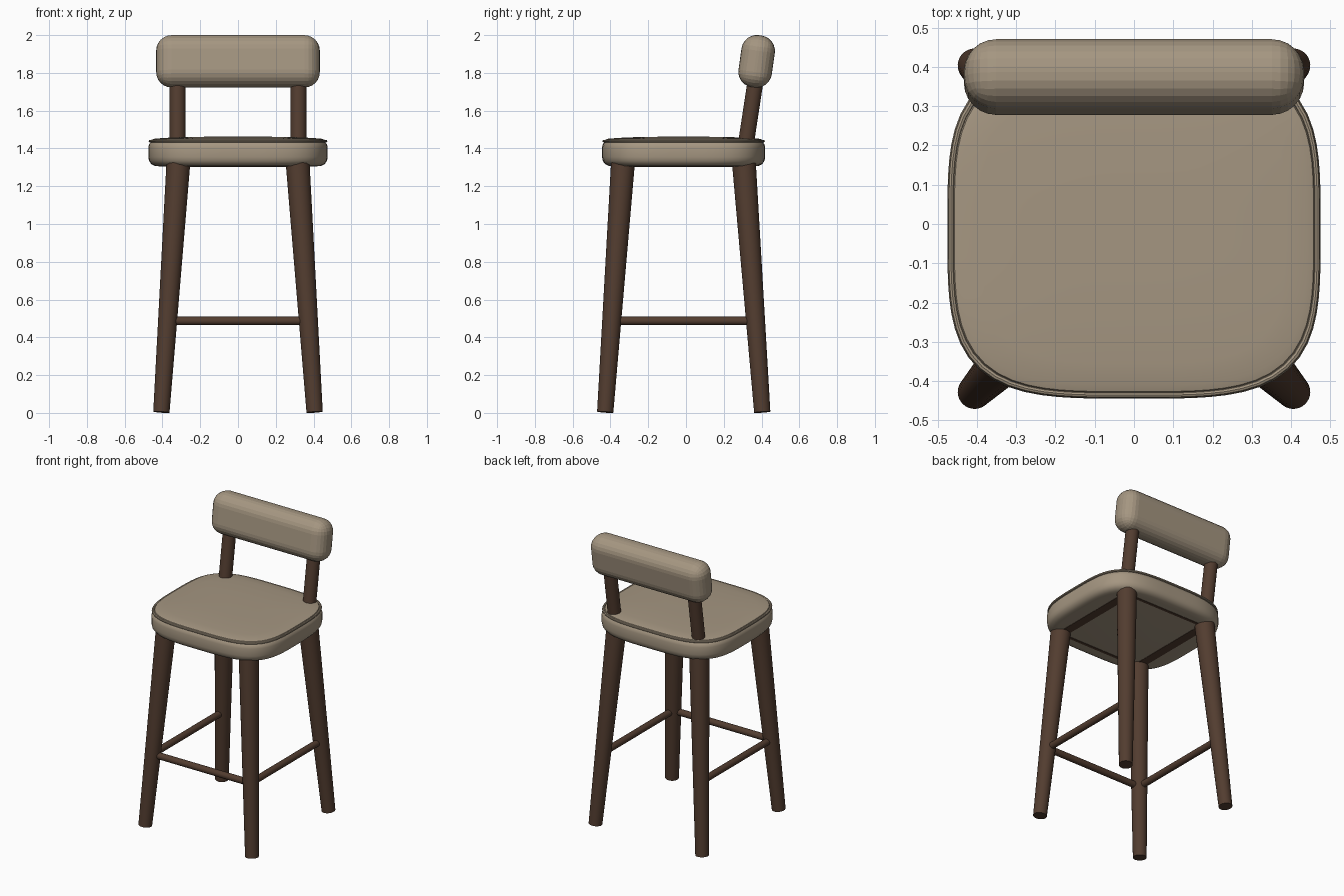
import bpy, bmesh, math
from mathutils import Vector

cube = bpy.data.objects.get("Cube")
if cube:
    bpy.data.objects.remove(cube, do_unlink=True)


def make_material(name, rgb):
    mat = bpy.data.materials.new(name)
    mat.use_nodes = True
    mat.diffuse_color = (*rgb, 1)
    mat.node_tree.nodes["Principled BSDF"].inputs["Base Color"].default_value = (*rgb, 1)
    return mat


FABRIC = make_material("taupe fabric", (0.375, 0.305, 0.22))
WOOD = make_material("dark wood", (0.085, 0.046, 0.029))


def finish(bm, name, mat, smooth=35):
    bmesh.ops.recalc_face_normals(bm, faces=bm.faces)
    mesh = bpy.data.meshes.new(name)
    bm.to_mesh(mesh)
    bm.free()
    mesh.materials.append(mat)
    obj = bpy.data.objects.new(name, mesh)
    bpy.context.collection.objects.link(obj)
    if smooth:
        bpy.ops.object.select_all(action="DESELECT")
        obj.select_set(True)
        bpy.context.view_layer.objects.active = obj
        bpy.ops.object.shade_smooth_by_angle(angle=math.radians(smooth))
    return obj


def rod(name, start, end, r1, r2, sides=32):
    """Tapered round bar between two points."""
    start, end = Vector(start), Vector(end)
    axis = end - start
    bm = bmesh.new()
    bmesh.ops.create_cone(bm, cap_ends=True, segments=sides, radius1=r1, radius2=r2, depth=axis.length)
    turn = axis.to_track_quat("Z", "Y").to_matrix().to_4x4()
    bmesh.ops.transform(bm, matrix=turn, verts=bm.verts)
    bmesh.ops.translate(bm, vec=(start + end) / 2, verts=bm.verts)
    return finish(bm, name, WOOD)


def outline(inset, z, count=80):
    """Rounded-square seat outline."""
    points = []
    for i in range(count):
        a = math.tau * i / count
        c, s = math.cos(a), math.sin(a)
        r = (abs(c) ** 3.7 + abs(s) ** 3.7) ** (-1 / 3.7)
        points.append(Vector(((0.475 - inset) * r * c, (0.432 - inset) * r * s - 0.0125, z)))
    return points


def loft(name, rings, mat, closed=False):
    """Skin rings of points; cap the ends unless the loft closes on itself."""
    bm = bmesh.new()
    loops = [[bm.verts.new(p) for p in ring] for ring in rings]
    pairs = list(zip(loops, loops[1:]))
    if closed:
        pairs.append((loops[-1], loops[0]))
    for low, high in pairs:
        for i in range(len(low)):
            j = (i + 1) % len(low)
            bm.faces.new((low[i], low[j], high[j], high[i]))
    if not closed:
        bm.faces.new(loops[0])
        bm.faces.new(loops[-1])
    return finish(bm, name, mat)


# Seat cushion: base with rounded edges and a slightly domed top
base = [(0.06, 1.305), (0.035, 1.308), (0.016, 1.317), (0.004, 1.334), (0, 1.355),
        (0, 1.405), (0.004, 1.422), (0.012, 1.432), (0.02, 1.434)]
loft("seat_base", [outline(d, z) for d, z in base], FABRIC)
pad = [(0.02, 1.43), (0.014, 1.438), (0.018, 1.447), (0.035, 1.452),
       (0.09, 1.456), (0.18, 1.46), (0.3, 1.462)]
loft("seat_pad", [outline(d, z) for d, z in pad], FABRIC)

# Piping around the seam
tube = [math.tau * i / 8 for i in range(8)]
loft("seat_piping", [outline(0.009 - 0.007 * math.cos(a), 1.439 + 0.007 * math.sin(a)) for a in tube],
     FABRIC, closed=True)


# Legs, splayed and tapered toward the floor
def leg_point(sx, sy, z):
    t = z / 1.305
    foot_y, top_y = (-0.428, -0.335) if sy < 0 else (0.404, 0.308)
    return Vector((sx * (0.406 - 0.089 * t), foot_y + (top_y - foot_y) * t, z))


for sx, side in ((1, "left"), (-1, "right")):
    for sy, end in ((-1, "front"), (1, "back")):
        rod(f"{end}_{side}_leg", leg_point(sx, sy, 0.004), leg_point(sx, sy, 1.32), 0.043, 0.063)
    # Side footrest bars and backrest posts
    rod(f"{side}_stretcher", leg_point(sx, -1, 0.487), leg_point(sx, 1, 0.487), 0.022, 0.022, 24)
    rod(f"{side}_back_post", (sx * 0.32, 0.315, 1.41), (sx * 0.32, 0.373, 1.79), 0.042, 0.042)
rod("front_stretcher", leg_point(-1, -1, 0.487), leg_point(1, -1, 0.487), 0.022, 0.022, 24)


# Frame rails under the seat
def rail(name, center, size):
    bm = bmesh.new()
    bmesh.ops.create_cube(bm, size=1)
    bmesh.ops.scale(bm, vec=size, verts=bm.verts)
    bmesh.ops.translate(bm, vec=center, verts=bm.verts)
    return finish(bm, name, WOOD, 0)


for sx, side in ((1, "left"), (-1, "right")):
    rail(f"{side}_seat_rail", (sx * 0.31, -0.0125, 1.315), (0.06, 0.6, 0.024))
rail("front_seat_rail", (0, -0.335, 1.315), (0.6, 0.02, 0.024))
rail("back_seat_rail", (0, 0.31, 1.315), (0.6, 0.02, 0.024))

# Padded backrest, leaning back
bm = bmesh.new()
bmesh.ops.create_cube(bm, size=1)
bmesh.ops.scale(bm, vec=(0.866, 0.178, 0.278), verts=bm.verts)
bmesh.ops.bevel(bm, geom=bm.edges[:], offset=0.082, segments=6, profile=0.5, affect="EDGES")
backrest = finish(bm, "backrest", FABRIC, 0)
backrest.rotation_euler.x = -0.14
backrest.location = (0, 0.374, 1.861)
